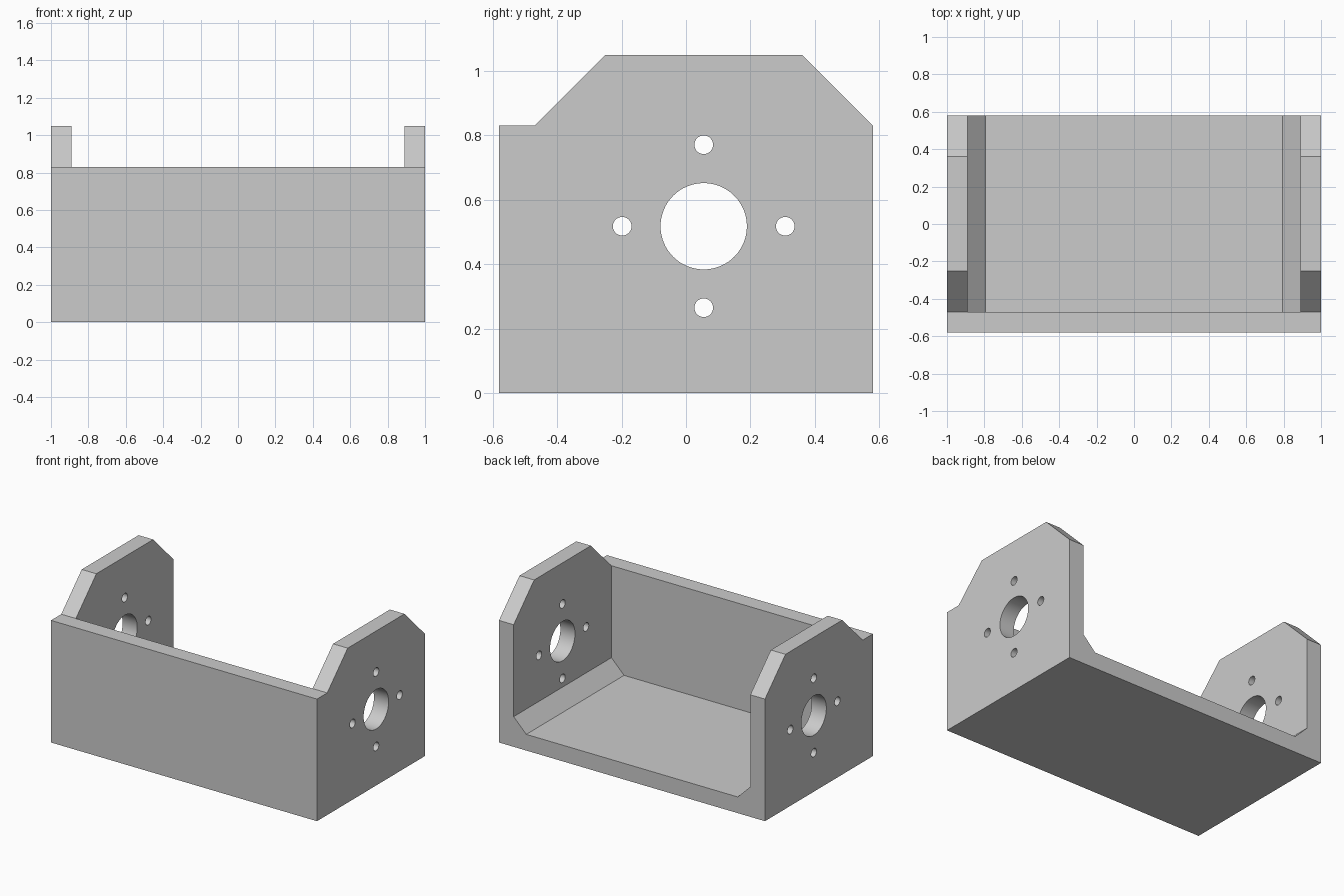
import bpy, bmesh, math
from mathutils import Vector

if "Cube" in bpy.data.objects:
    bpy.data.objects.remove(bpy.data.objects["Cube"], do_unlink=True)

# Overall sizes
HALF_X, HALF_Y, WALL = 1.0, 0.58, 0.11
WALL_TOP, EAR_TOP, FILLET = 0.83, 1.05, 0.095
BORE_Y, BORE_Z = 0.055, 0.518

grey = bpy.data.materials.new("plain_grey")
grey.use_nodes = True
colour = (0.6, 0.6, 0.6, 1)
grey.diffuse_color = colour
grey.node_tree.nodes["Principled BSDF"].inputs["Base Color"].default_value = colour


def prism(name, points, extrude):
    """Extrude a closed outline along a vector into a solid."""
    bm = bmesh.new()
    face = bm.faces.new([bm.verts.new(p) for p in points])
    out = bmesh.ops.extrude_face_region(bm, geom=[face])
    moved = [g for g in out["geom"] if isinstance(g, bmesh.types.BMVert)]
    bmesh.ops.translate(bm, verts=moved, vec=Vector(extrude))
    bmesh.ops.recalc_face_normals(bm, faces=bm.faces)
    mesh = bpy.data.meshes.new(name)
    bm.to_mesh(mesh)
    bm.free()
    mesh.materials.append(grey)
    obj = bpy.data.objects.new(name, mesh)
    bpy.context.collection.objects.link(obj)
    return obj


def hole(name, y, z, radius, sides):
    """Round cutter running through both side plates."""
    angles = [math.tau * i / sides for i in range(sides)]
    ring = [(-1.2, y + radius * math.cos(a), z + radius * math.sin(a)) for a in angles]
    return prism(name, ring, (2.4, 0, 0))


# Solid block with the side plate outline
front_in = WALL - HALF_Y
bevel = EAR_TOP - WALL_TOP
outline = [(-HALF_Y, 0), (HALF_Y, 0), (HALF_Y, WALL_TOP), (HALF_Y - bevel, EAR_TOP),
           (front_in + bevel, EAR_TOP), (front_in, WALL_TOP), (-HALF_Y, WALL_TOP)]
bracket = prism("mounting_bracket", [(-HALF_X, y, z) for y, z in outline], (2 * HALF_X, 0, 0))

# Open cavity with sloped lower corners
inner = HALF_X - WALL
half = [(inner - FILLET, WALL), (inner, WALL + FILLET), (inner, 1.3)]
section = half + [(-x, z) for x, z in reversed(half)]
cutters = [prism("cavity_cutter", [(x, front_in, z) for x, z in section], (0, 1.3, 0))]

# Central bore and four screw holes
cutters.append(hole("bore_cutter", BORE_Y, BORE_Z, 0.134, 64))
for i in range(4):
    a = i * math.pi / 2
    cutters.append(hole("screw_hole_cutter", BORE_Y + 0.253 * math.cos(a),
                        BORE_Z + 0.253 * math.sin(a), 0.029, 32))

bpy.ops.object.select_all(action="DESELECT")
bpy.context.view_layer.objects.active = bracket
bracket.select_set(True)
for cutter in cutters:
    cutter.hide_render = True
    mod = bracket.modifiers.new("cut", "BOOLEAN")
    mod.operation, mod.solver, mod.object = "DIFFERENCE", "EXACT", cutter
    bpy.ops.object.modifier_apply(modifier=mod.name)
    bpy.data.objects.remove(cutter, do_unlink=True)

bpy.ops.object.shade_smooth_by_angle(angle=math.radians(30))
